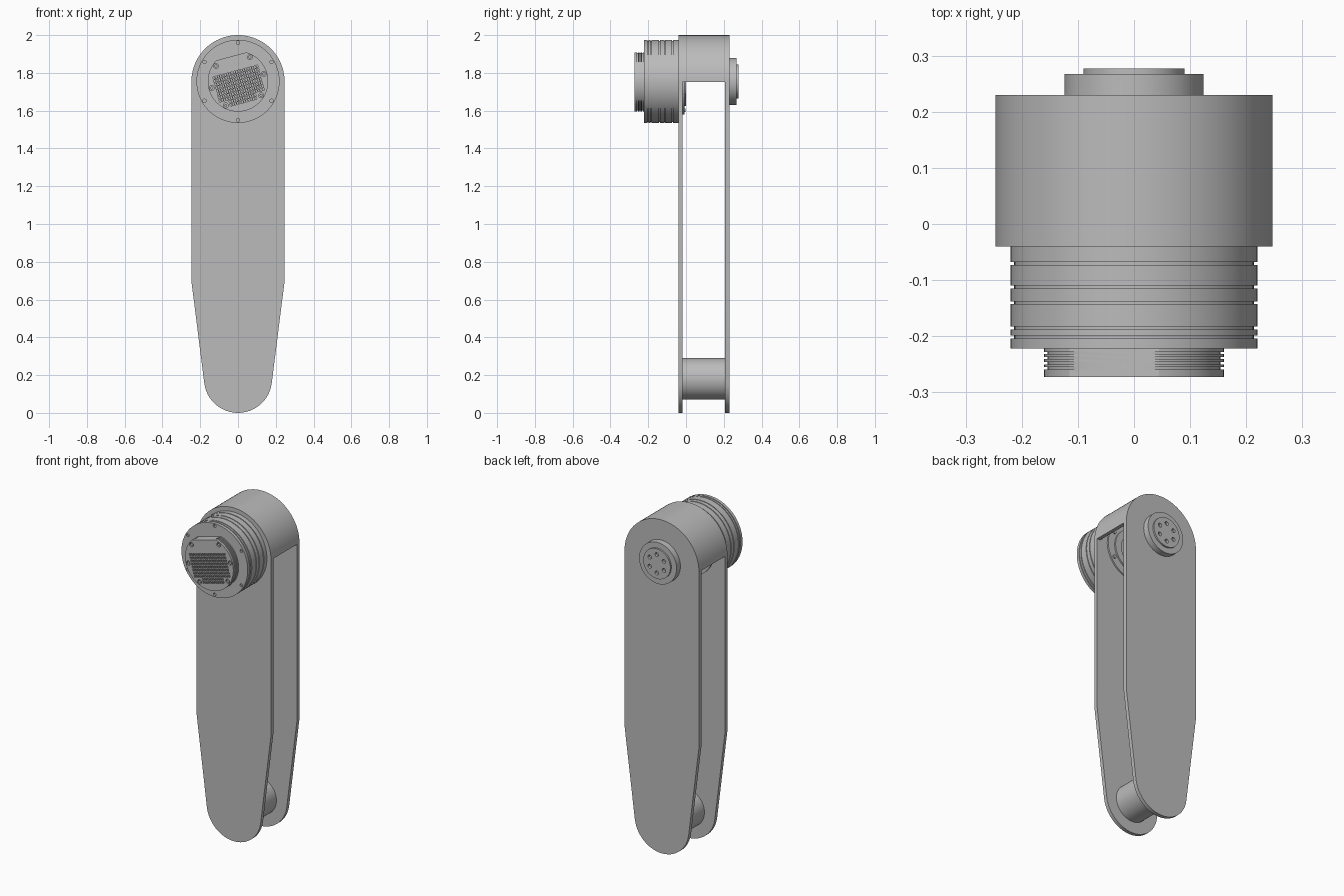
import bpy, bmesh
from math import pi, sin, cos, acos, atan2, hypot, radians
from mathutils import Matrix, Vector

if "Cube" in bpy.data.objects:
    bpy.data.objects.remove(bpy.data.objects["Cube"])

grey = bpy.data.materials.new("plain_grey")
grey.use_nodes = True
grey.diffuse_color = (0.5, 0.5, 0.5, 1)
grey.node_tree.nodes["Principled BSDF"].inputs["Base Color"].default_value = (0.5, 0.5, 0.5, 1)

AXIS = 1.755          # height of the motor axis
R = 0.247             # half width of the arm
LOW = 0.18            # height and radius of the lower end
FRONT, FRONT_IN, BACK_IN, BACK = -0.04, -0.018, 0.207, 0.23
TILT = radians(15)    # turn of the end cap


def finish(name, bm):
    bmesh.ops.recalc_face_normals(bm, faces=bm.faces)
    me = bpy.data.meshes.new(name)
    bm.to_mesh(me)
    bm.free()
    ob = bpy.data.objects.new(name, me)
    bpy.context.collection.objects.link(ob)
    me.materials.append(grey)
    return ob


def smooth(ob):
    bpy.ops.object.select_all(action='DESELECT')
    ob.select_set(True)
    bpy.context.view_layer.objects.active = ob
    bpy.ops.object.shade_smooth_by_angle(angle=radians(30))


def prism(name, outline, y0, y1):
    """Extrude an x-z outline along y."""
    bm = bmesh.new()
    face = bm.faces.new([bm.verts.new((x, y0, z)) for x, z in outline])
    new = bmesh.ops.extrude_face_region(bm, geom=[face])["geom"]
    bmesh.ops.translate(bm, vec=(0, y1 - y0, 0),
                        verts=[v for v in new if isinstance(v, bmesh.types.BMVert)])
    return finish(name, bm)


def lathe(name, profile, z=AXIS, n=72):
    """Turn a (radius, y) profile about a y-directed axis and cap both ends."""
    bm = bmesh.new()
    rings = [[bm.verts.new((r * cos(2 * pi * i / n), y, z + r * sin(2 * pi * i / n)))
              for i in range(n)] for r, y in profile]
    for a, b in zip(rings, rings[1:]):
        for i in range(n):
            j = (i + 1) % n
            bm.faces.new((a[i], a[j], b[j], b[i]))
    bm.faces.new(rings[0])
    bm.faces.new(rings[-1])
    return finish(name, bm)


def grooved(r, y0, y1, grooves, width, depth):
    pts = [(r, y0)]
    for g in grooves:
        pts += [(r, g), (r - depth, g), (r - depth, g + width), (r, g + width)]
    return pts + [(r, y1)]


def add_rod(bm, x, y, z, r, length, n=16):
    bmesh.ops.create_cone(bm, cap_ends=True, segments=n, radius1=r, radius2=r, depth=length,
                          matrix=Matrix.Translation((x, y, z)) @ Matrix.Rotation(pi / 2, 4, 'X'))


def add_box(bm, centre, size, tilt):
    """Box turned about the motor axis; centre is given in the turned frame."""
    m = Matrix.Translation((0, 0, AXIS)) @ Matrix.Rotation(-tilt, 4, 'Y')
    m = m @ Matrix.Translation(centre) @ Matrix.Diagonal((*size, 1))
    bmesh.ops.create_cube(bm, size=1, matrix=m)


def cut(ob, bm):
    cutter = finish("cutter", bm)
    cutter.hide_render = True
    mod = ob.modifiers.new("cut", 'BOOLEAN')
    mod.operation, mod.solver, mod.object = 'DIFFERENCE', 'EXACT', cutter
    bpy.context.view_layer.objects.active = ob
    bpy.ops.object.modifier_apply(modifier=mod.name)
    bpy.data.objects.remove(cutter)


def ring(radius, count=6, start=pi / 2):
    for i in range(count):
        a = start + 2 * pi * i / count
        yield radius * cos(a), AXIS + radius * sin(a)


# Arm plates: round top, straight sides, taper tangent to the round lower end
top_z = 2 - R
shoulder = Vector((R, 0.70 - LOW))
a0 = atan2(shoulder.y, shoulder.x) - acos(LOW / hypot(*shoulder))
outline = [(R * cos(pi * i / 40), top_z + R * sin(pi * i / 40)) for i in range(41)]
outline.append((-R, 0.70))
for i in range(25):
    a = (-pi - a0) + (2 * a0 + pi) * i / 24
    outline.append((LOW * cos(a), LOW + LOW * sin(a)))
outline.append((R, 0.70))
for name, y0, y1 in (("front_plate", FRONT, FRONT_IN), ("back_plate", BACK_IN, BACK)):
    smooth(prism(name, outline, y0, y1))

# Curved bridge joining the plates at the top
arc = [(cos(pi * i / 40), sin(pi * i / 40)) for i in range(41)]
inner = R - 0.022
bridge = [(R * c, top_z + R * s) for c, s in arc]
bridge += [(inner * c, top_z + inner * s) for c, s in reversed(arc)]
smooth(prism("top_bridge", bridge, FRONT_IN, BACK_IN))

# Lower spacer between the plates
smooth(lathe("lower_spacer", [(0.11, FRONT_IN), (0.11, BACK_IN)], z=LOW, n=48))

# Motor housing with turned grooves and a ring of bolt holes
body = lathe("motor_housing", grooved(0.22, -0.222, FRONT,
             (-0.204, -0.188, -0.143, -0.115, -0.073), 0.005, 0.006))
bm = bmesh.new()
for x, z in ring(0.205):
    add_rod(bm, x, -0.222, z, 0.009, 0.02)
cut(body, bm)
smooth(body)

# End cap: fins round the rim, one flat side, notches and a grille
cap = lathe("end_cap", grooved(0.16, -0.273, -0.222,
            (-0.259, -0.250, -0.241, -0.232), 0.004, 0.006))
bm = bmesh.new()
add_box(bm, (0, -0.25, 0.187), (0.3, 0.1, 0.1), TILT)
cut(cap, bm)

bm = bmesh.new()
notches = [(0.143 * cos(radians(d)), 0.143 * sin(radians(d)))
           for d in (145, 64, 16, 194, 243, 329)]
for x, z in notches:
    add_rod(bm, x, -0.273, AXIS + z, 0.013, 0.024)
spin = Matrix.Rotation(TILT, 2)
for col in range(20):
    for row in range(10):
        p = Vector(((col - 9.5) * 0.0125, (row - 4.5) * 0.018 - 0.03))
        q = spin @ p
        clear = all((q - Vector(n)).length > 0.023 for n in notches)
        if clear and p.length < 0.146:
            add_box(bm, (p.x, -0.273, p.y), (0.008, 0.03, 0.012), TILT)
cut(cap, bm)
smooth(cap)

# Bolt heads sitting in the notches
bm = bmesh.new()
for x, z in notches:
    add_rod(bm, x, -0.266, AXIS + z, 0.008, 0.01)
smooth(finish("cap_bolts", bm))

# Motor flange inside the front plate, with its bolts
flange = lathe("inner_flange", [(0.175, FRONT_IN), (0.175, -0.009), (0.13, -0.009),
                                (0.13, 0.0), (0.09, 0.0), (0.09, -0.012)])
smooth(flange)
bm = bmesh.new()
for x, z in ring(0.153):
    add_rod(bm, x, -0.006, z, 0.01, 0.008)
smooth(finish("flange_bolts", bm))

# Back hub: stepped disc with six holes
hub = lathe("back_hub", [(0.124, BACK), (0.124, 0.267), (0.09, 0.267), (0.09, 0.277)])
bm = bmesh.new()
for x, z in ring(0.055):
    add_rod(bm, x, 0.277, z, 0.012, 0.03)
cut(hub, bm)
smooth(hub)
